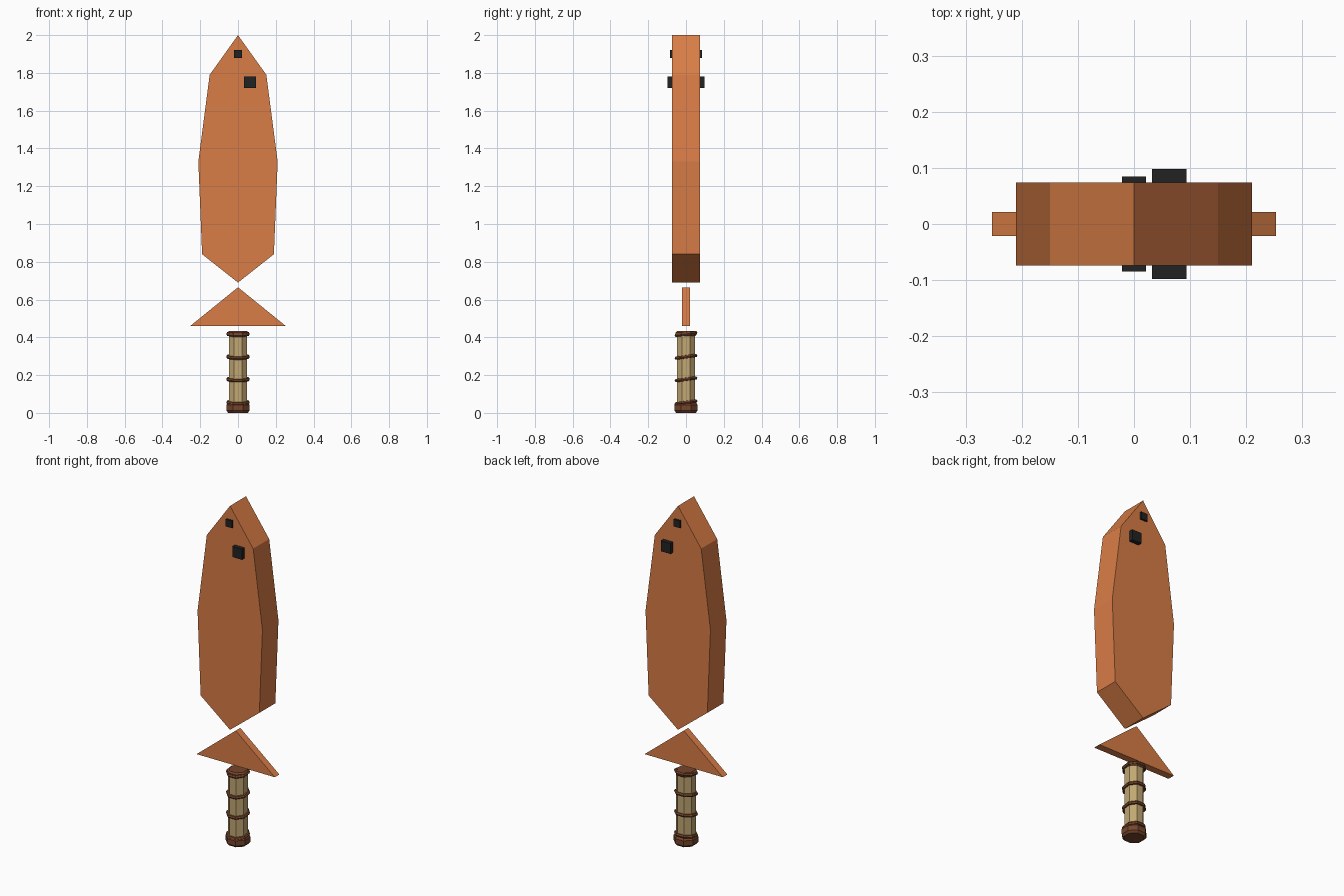
import bpy, bmesh, math

cube = bpy.data.objects.get("Cube")
if cube:
    bpy.data.objects.remove(cube)


def material(name, rgb):
    m = bpy.data.materials.new(name)
    m.use_nodes = True
    m.diffuse_color = (*rgb, 1)
    m.node_tree.nodes["Principled BSDF"].inputs["Base Color"].default_value = (*rgb, 1)
    return m


ORANGE = material("orange", (0.69, 0.205, 0.061))
TAN = material("tan wrap", (0.54, 0.39, 0.17))
BROWN = material("brown leather", (0.18, 0.06, 0.024))
BLACK = material("black", (0.016, 0.016, 0.017))


def finish(bm, name, mat):
    bmesh.ops.recalc_face_normals(bm, faces=bm.faces)
    me = bpy.data.meshes.new(name)
    bm.to_mesh(me)
    bm.free()
    me.materials.append(mat)
    ob = bpy.data.objects.new(name, me)
    bpy.context.collection.objects.link(ob)
    return ob


def slab(name, outline, half, mat):
    """Extrude an (x, z) outline through y."""
    bm = bmesh.new()
    face = bm.faces.new([bm.verts.new((x, -half, z)) for x, z in outline])
    out = bmesh.ops.extrude_face_region(bm, geom=[face])
    moved = [v for v in out["geom"] if isinstance(v, bmesh.types.BMVert)]
    bmesh.ops.translate(bm, verts=moved, vec=(0, 2 * half, 0))
    return finish(bm, name, mat)


def lathe(name, profile, mat, sides=8, closed=False, tilt=0, z=0):
    """Faceted turned part from (radius, z) points; open ends are capped."""
    bm = bmesh.new()
    rings = []
    for r, h in profile:
        angles = [(i + 0.5) * math.tau / sides for i in range(sides)]
        rings.append([bm.verts.new((r * math.cos(a), r * math.sin(a), h)) for a in angles])
    pairs = list(zip(rings, rings[1:]))
    if closed:
        pairs.append((rings[-1], rings[0]))
    else:
        bm.faces.new(rings[0])
        bm.faces.new(rings[-1])
    for a, b in pairs:
        for i in range(sides):
            j = (i + 1) % sides
            bm.faces.new((a[i], a[j], b[j], b[i]))
    ob = finish(bm, name, mat)
    ob.rotation_euler.x = tilt
    ob.location.z = z
    return ob


# Fish-shaped blade and tail guard, mirrored outlines
side = [(0.15, 1.79), (0.21, 1.33), (0.19, 0.84)]
slab("blade_body", [(0, 2)] + side + [(0, 0.69)] + [(-x, z) for x, z in side[::-1]], 0.074, ORANGE)
slab("tail_guard", [(0, 0.665), (0.253, 0.46), (-0.253, 0.46)], 0.021, ORANGE)

# Eyes pass through the blade
for name, x, z, s, half in (("small_eye", 0, 1.9, 0.021, 0.085),
                            ("large_eye", 0.063, 1.75, 0.031, 0.098)):
    slab(name, [(x - s, z - s), (x + s, z - s), (x + s, z + s), (x - s, z + s)], half, BLACK)

# Grip, end caps and slanted bindings
lathe("grip", [(0.053, 0.03), (0.053, 0.42)], TAN)
lathe("pommel", [(0.056, 0), (0.067, 0.012), (0.067, 0.042), (0.056, 0.056)], BROWN)
lathe("grip_collar", [(0.054, 0.408), (0.06, 0.415), (0.06, 0.425), (0.05, 0.433)], BROWN)
band = [(0.05, -0.009), (0.061, -0.008), (0.066, 0), (0.061, 0.008), (0.05, 0.009)]
for i, z in enumerate((0.055, 0.178, 0.297, 0.418)):
    lathe(f"binding_{i + 1}", band, BROWN, closed=True, tilt=math.radians(8), z=z)
